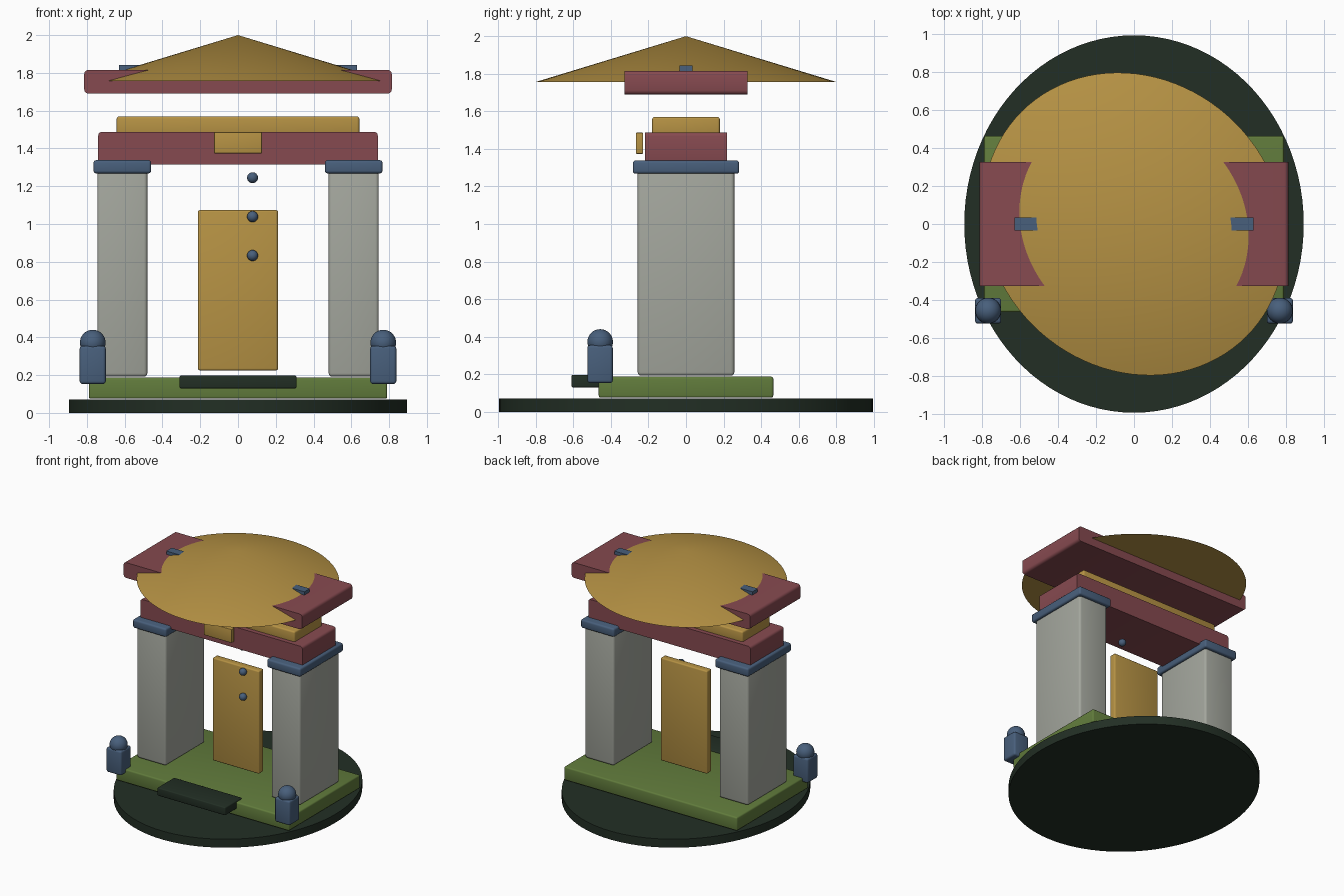
import bpy, bmesh, math
from mathutils import Matrix

if "Cube" in bpy.data.objects:
    bpy.data.objects.remove(bpy.data.objects["Cube"])


def material(name, rgb):
    m = bpy.data.materials.new(name)
    m.use_nodes = True
    colour = (*rgb, 1)
    m.diffuse_color = colour
    bsdf = next(n for n in m.node_tree.nodes if n.type == "BSDF_PRINCIPLED")
    bsdf.inputs["Base Color"].default_value = colour
    return m


GOLD = material("ochre gold", (0.47, 0.29, 0.058))
RED = material("brick red", (0.24, 0.068, 0.08))
STONE = material("pale stone", (0.37, 0.385, 0.34))
BLUE = material("slate blue", (0.065, 0.115, 0.2))
GREEN = material("moss green", (0.12, 0.2, 0.045))
DARK = material("dark green", (0.016, 0.028, 0.018))


def finish(name, bm, mat):
    bmesh.ops.recalc_face_normals(bm, faces=bm.faces)
    mesh = bpy.data.meshes.new(name)
    bm.to_mesh(mesh)
    bm.free()
    mesh.materials.append(mat)
    ob = bpy.data.objects.new(name, mesh)
    bpy.context.collection.objects.link(ob)
    bpy.ops.object.select_all(action="DESELECT")
    ob.select_set(True)
    bpy.context.view_layer.objects.active = ob
    bpy.ops.object.shade_smooth_by_angle(angle=math.radians(35))
    return ob


def box(name, xs, ys, zs, mat, bevel=0.0, axis=None):
    """Box between limits; rounds all edges, or only those along one axis."""
    bm = bmesh.new()
    bmesh.ops.create_cube(bm, size=1)
    for v in bm.verts:
        v.co = [lo + (c + 0.5) * (hi - lo) for c, (lo, hi) in zip(v.co, (xs, ys, zs))]
    if bevel:
        edges = [e for e in bm.edges if axis is None
                 or abs((e.verts[0].co - e.verts[1].co).normalized()[axis]) > 0.9]
        bmesh.ops.bevel(bm, geom=edges, offset=bevel, segments=3, profile=0.5,
                        affect="EDGES")
    return finish(name, bm, mat)


def sphere(name, centre, radius, mat):
    bm = bmesh.new()
    bmesh.ops.create_uvsphere(bm, u_segments=32, v_segments=16, radius=radius,
                              matrix=Matrix.Translation(centre))
    return finish(name, bm, mat)


def round_solid(name, rx, ry, z0, z1, top, mat, turn=0.0):
    """Elliptical disc (top=1) or cone (top=0)."""
    bm = bmesh.new()
    bmesh.ops.create_cone(bm, cap_ends=True, segments=96, radius1=1, radius2=top,
                          depth=z1 - z0)
    bm.transform(Matrix.Translation((0, 0, (z0 + z1) / 2))
                 @ Matrix.Rotation(turn, 4, "Z") @ Matrix.Diagonal((rx, ry, 1, 1)))
    return finish(name, bm, mat)


def both(half):
    return (-half, half)


# Ground and platform
round_solid("ground_disc", 0.895, 0.995, 0, 0.07, 1, DARK)
box("platform", both(0.79), both(0.465), (0.075, 0.187), GREEN, 0.012)
box("door_step", both(0.31), (-0.61, -0.39), (0.13, 0.197), DARK, 0.008)

# Pillars, caps and guardian posts on both sides
for side, s in (("left", 1), ("right", -1)):
    def span(a, b):
        return tuple(sorted((s * a, s * b)))
    box(side + "_pillar", span(0.48, 0.745), both(0.257), (0.192, 1.29), STONE, 0.018)
    box(side + "_pillar_cap", span(0.46, 0.765), both(0.283), (1.268, 1.338), BLUE, 0.014)
    box(side + "_guardian_body", span(0.70, 0.838), (-0.525, -0.39), (0.153, 0.355),
        BLUE, 0.015)
    sphere(side + "_guardian_head", (s * 0.769, -0.457, 0.372), 0.068, BLUE)

# Door panel with a row of beads
box("door_panel", both(0.212), both(0.03), (0.225, 1.073), GOLD, 0.01)
for i in range(3):
    sphere(f"bead_{i + 1}", (0.077, -0.045, 0.833 + i * 0.206), 0.029, BLUE)

# Lintel
box("lintel", both(0.74), both(0.217), (1.315, 1.488), RED, 0.02, axis=1)
box("lintel_plaque", both(0.127), (-0.267, -0.228), (1.374, 1.486), GOLD, 0.004)
box("upper_lintel", both(0.642), both(0.18), (1.47, 1.57), GOLD, 0.012)

# Roof
box("roof_beam", both(0.814), both(0.328), (1.69, 1.816), RED, 0.022, axis=1)
box("ridge_bar", both(0.63), both(0.035), (1.775, 1.843), BLUE)
round_solid("roof_cone", 0.839, 0.755, 1.757, 2.0, 0, GOLD, math.radians(-45))
